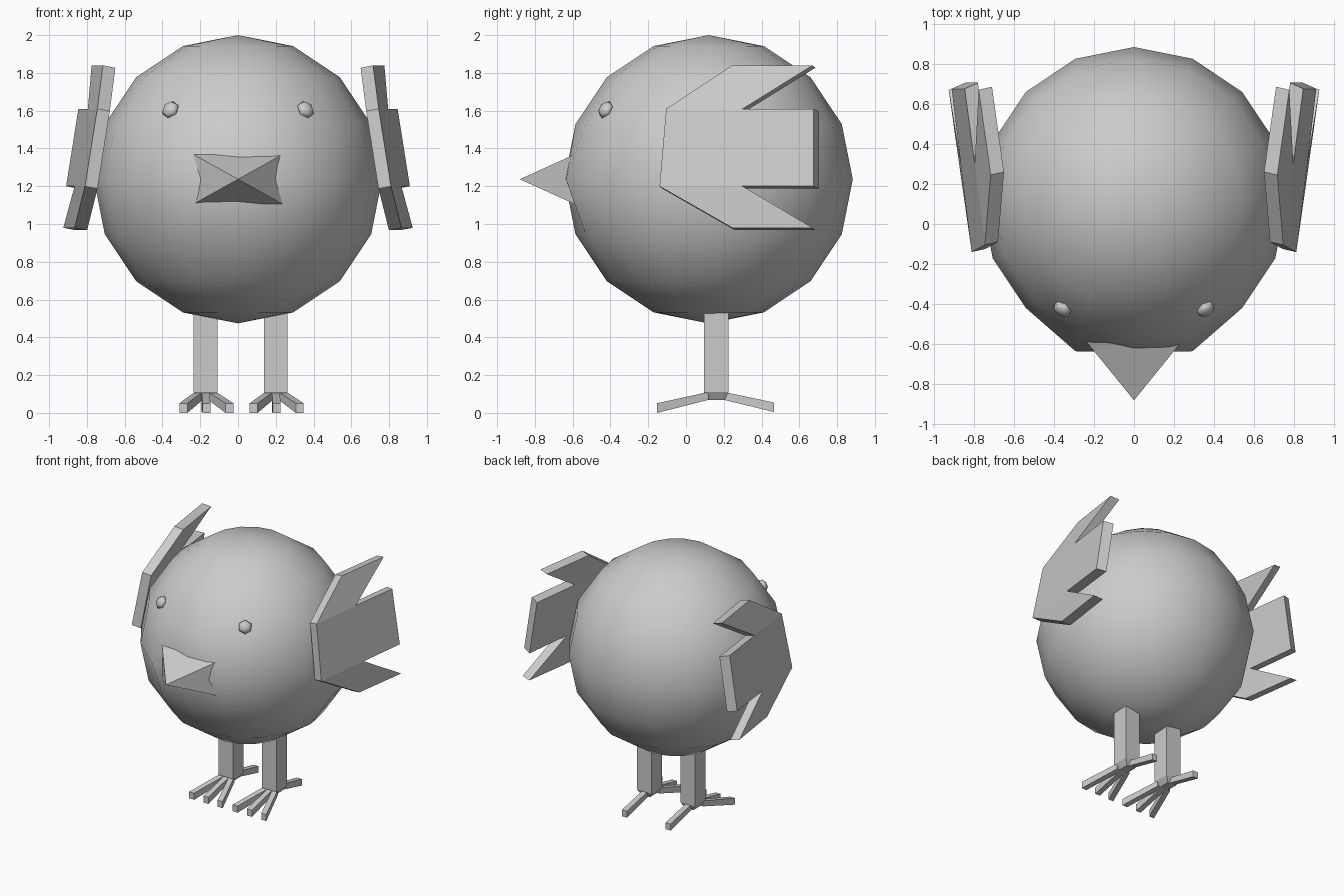
import bpy, bmesh, math
from mathutils import Vector

if "Cube" in bpy.data.objects:
    bpy.data.objects.remove(bpy.data.objects["Cube"])

CENTRE = Vector((0, 0.12, 1.237))
R = 0.763


def finish(name, bm, smooth=False):
    bmesh.ops.recalc_face_normals(bm, faces=bm.faces)
    mesh = bpy.data.meshes.new(name)
    bm.to_mesh(mesh)
    bm.free()
    for p in mesh.polygons:
        p.use_smooth = smooth
    obj = bpy.data.objects.new(name, mesh)
    bpy.context.collection.objects.link(obj)
    return obj


def loft(bm, ring_a, ring_b):
    """Closed prism between two four-point rings."""
    a = [bm.verts.new(p) for p in ring_a]
    b = [bm.verts.new(p) for p in ring_b]
    bm.faces.new(a)
    bm.faces.new(b[::-1])
    for i in range(len(a)):
        j = (i + 1) % len(a)
        bm.faces.new((a[i], a[j], b[j], b[i]))


def rect_xz(x, y, z, w, h):
    return [(x + sx * w / 2, y, z + sz * h / 2) for sx, sz in ((-1, -1), (1, -1), (1, 1), (-1, 1))]


def rect_xy(x, y, z, w, d):
    return [(x + sx * w / 2, y + sy * d / 2, z) for sx, sy in ((-1, -1), (1, -1), (1, 1), (-1, 1))]


# Round body, slightly flattened at the face behind the beak
bm = bmesh.new()
bmesh.ops.create_uvsphere(bm, u_segments=16, v_segments=8, radius=R)
for v in bm.verts:
    v.co += CENTRE
    if abs(v.co.z - CENTRE.z) < 0.01 and abs(abs(v.co.x) - 0.292) < 0.01 and v.co.y < -0.4:
        v.co.y = -0.635
finish("body", bm, True)

# Pyramid beak, base buried in the body
bm = bmesh.new()
tip = bm.verts.new((0, -0.88, CENTRE.z))
base = [bm.verts.new(p) for p in rect_xz(0, -0.56, CENTRE.z, 0.52, 0.29)]
bm.faces.new(base)
for i in range(4):
    bm.faces.new((base[i], base[(i + 1) % 4], tip))
finish("beak", bm)

# Eyes: small flattened beads lying on the body surface
for side, label in ((-1, "left"), (1, "right")):
    pos = Vector((side * 0.358, -0.425, 1.605))
    bm = bmesh.new()
    bmesh.ops.create_uvsphere(bm, u_segments=6, v_segments=4, radius=0.05)
    bmesh.ops.scale(bm, vec=(1, 1, 0.6), verts=bm.verts)
    eye = finish(label + "_eye", bm, True)
    eye.location = pos
    eye.rotation_euler = (pos - CENTRE).to_track_quat('Z', 'Y').to_euler()

# Wings: a plate with three feathers, as outer points (x, y, z)
OUTER = [(.81, -.14, 1.2), (.745, -.105, 1.61), (.715, .245, 1.84), (.775, .67, 1.84),
         (.795, .3, 1.61), (.845, .675, 1.61), (.91, .675, 1.2), (.865, .3, 1.2),
         (.925, .67, .98), (.865, .245, .98)]
PANELS = ((0, 1, 4, 7), (1, 2, 3, 4), (4, 5, 6, 7), (0, 7, 8, 9))
for side, label in ((-1, "left"), (1, "right")):
    bm = bmesh.new()
    out, inn = [], []
    for i, (x, y, z) in enumerate(OUTER):
        dy = 0.03 if i in (5, 6) else 0.015
        out.append(bm.verts.new((side * x, y, z)))
        inn.append(bm.verts.new((side * (x - 0.066), y + dy, z - 0.013)))
    for p in PANELS:
        bm.faces.new([out[i] for i in p])
        bm.faces.new([inn[i] for i in reversed(p)])
    for i in range(10):
        j = (i + 1) % 10
        bm.faces.new((out[i], out[j], inn[j], inn[i]))
    finish(label + "_wing", bm)

# Legs with three front toes and one back toe
for x, label in ((-0.172, "left"), (0.2, "right")):
    bm = bmesh.new()
    loft(bm, rect_xy(x, 0.16, 0.11, 0.125, 0.13), rect_xy(x, 0.16, 0.62, 0.125, 0.13))
    loft(bm, rect_xy(x, 0.16, 0.068, 0.07, 0.09), rect_xy(x, 0.16, 0.11, 0.125, 0.13))
    finish(label + "_leg", bm)
    bm = bmesh.new()
    for k in (-1, 0, 1):
        loft(bm, rect_xz(x + k * 0.035, 0.12, 0.09, 0.042, 0.042),
             rect_xz(x + k * 0.122 + 0.005, -0.153, 0.026, 0.042, 0.05))
    loft(bm, rect_xz(x, 0.2, 0.09, 0.042, 0.042), rect_xz(x, 0.465, 0.03, 0.042, 0.05))
    # Settle the sole on the ground
    for v in bm.verts:
        v.co.z = max(v.co.z, 0.0)
        if abs(v.co.z - 0.001) < 0.002:
            v.co.z = 0.0
    finish(label + "_toes", bm)
